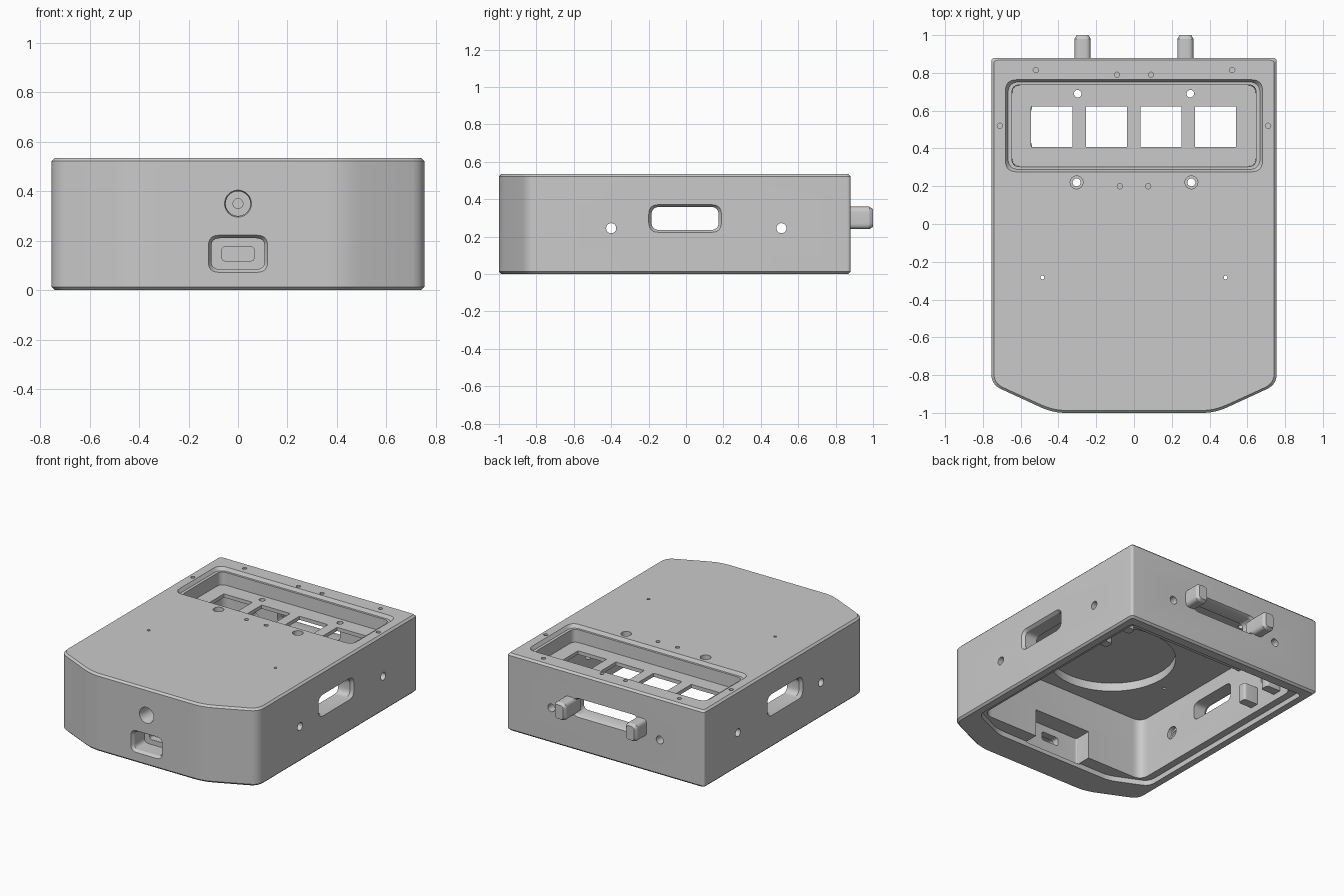
import bpy, bmesh, math
from mathutils import Vector

if "Cube" in bpy.data.objects:
    bpy.data.objects.remove(bpy.data.objects["Cube"], do_unlink=True)

grey = bpy.data.materials.new("plain_grey")
grey.use_nodes = True
COLOUR = (0.59, 0.59, 0.59, 1)
grey.diffuse_color = COLOUR
grey.node_tree.nodes["Principled BSDF"].inputs["Base Color"].default_value = COLOUR

H = 0.535
CEILING = 0.455
AXES = {"X": lambda u, v, w: (w, u, v),
        "Y": lambda u, v, w: (u, w, v),
        "Z": lambda u, v, w: (u, v, w)}


def rounded(corners, steps=6):
    """Outline from (u, v, trim length) corners, each softened to an arc."""
    out = []
    for i, (u, v, d) in enumerate(corners):
        p = Vector((u, v))
        a = Vector(corners[i - 1][:2]) - p
        b = Vector(corners[(i + 1) % len(corners)][:2]) - p
        a, b = p + a.normalized() * d, p + b.normalized() * d
        for k in range(steps + 1):
            t = k / steps
            out.append(a * (1 - t) ** 2 + p * 2 * t * (1 - t) + b * t * t)
    return out


def rect(u, v, hu, hv, d):
    return rounded([(u + su * hu, v + sv * hv, d)
                    for su, sv in ((-1, -1), (1, -1), (1, 1), (-1, 1))])


def circle(u, v, r, n=24):
    return [Vector((u + r * math.cos(math.tau * i / n), v + r * math.sin(math.tau * i / n)))
            for i in range(n)]


def loft(name, axis, *levels):
    """Closed solid through (position, outline) levels along an axis."""
    bm = bmesh.new()
    rings = [[bm.verts.new(AXES[axis](p.x, p.y, w)) for p in outline] for w, outline in levels]
    for low, high in zip(rings, rings[1:]):
        for i in range(len(low)):
            bm.faces.new((low[i - 1], low[i], high[i], high[i - 1]))
    bm.faces.new(rings[0][::-1])
    bm.faces.new(rings[-1])
    bmesh.ops.recalc_face_normals(bm, faces=bm.faces)
    mesh = bpy.data.meshes.new(name)
    bm.to_mesh(mesh)
    bm.free()
    mesh.materials.append(grey)
    obj = bpy.data.objects.new(name, mesh)
    bpy.context.collection.objects.link(obj)
    return obj


def activate(obj):
    bpy.ops.object.select_all(action="DESELECT")
    obj.select_set(True)
    bpy.context.view_layer.objects.active = obj


def cut(axis, *levels):
    tool = loft("cutter", axis, *levels)
    mod = housing.modifiers.new("cut", "BOOLEAN")
    mod.object, mod.operation, mod.solver = tool, "DIFFERENCE", "EXACT"
    activate(housing)
    bpy.ops.object.modifier_apply(modifier=mod.name)
    bpy.data.objects.remove(tool, do_unlink=True)


def body_outline(inset):
    x, front, back = 0.755 - inset, -1 + inset, 0.88 - inset
    nose, cheek = 0.43 - inset / 4, -0.85 + inset / 2
    return rounded([(-nose, front, 0.07), (nose, front, 0.07), (x, cheek, 0.055),
                    (x, back, 0.02), (-x, back, 0.02), (-x, cheek, 0.055)])


# Outer housing with chamfered rims
housing = loft("housing", "Z", (0, body_outline(0.013)), (0.013, body_outline(0)),
               (H - 0.013, body_outline(0)), (H, body_outline(0.013)))

# Hollow underside, lower under the display pocket, with lid ledge and round ceiling recess
cavity = rect(0, 0.0375, 0.645, 0.7375, 0.07)
cut("Z", (-0.1, cavity), (0.4, cavity))
front_cavity = rounded([(-0.645, -0.7, 0.07), (0.645, -0.7, 0.07),
                        (0.645, 0.255, 0.01), (-0.645, 0.255, 0.01)])
cut("Z", (0.3, front_cavity), (CEILING, front_cavity))
lid = rounded([(-0.45, -0.79, 0.05), (0.45, -0.79, 0.05), (0.695, -0.68, 0.05),
               (0.695, 0.805, 0.03), (-0.695, 0.805, 0.03), (-0.695, -0.68, 0.05)])
cut("Z", (-0.1, lid), (0.035, lid))
cut("Z", (0.3, circle(0, -0.215, 0.4, 64)), (0.512, circle(0, -0.215, 0.4, 64)))

# Notch for the port board in the inside of the front wall
notch = rect(0, -0.73, 0.215, 0.09, 0.008)
cut("Z", (0.028, notch), (0.225, notch))

# Stepped display pocket in the top
cut("Z", (0.512, rect(0, 0.52, 0.667, 0.232, 0.06)), (H + 0.002, rect(0, 0.52, 0.682, 0.245, 0.06)))
cut("Z", (0.425, rect(0, 0.52, 0.645, 0.215, 0.045)), (H + 0.1, rect(0, 0.52, 0.65, 0.22, 0.045)))

# Four square windows
for i in range(4):
    window = rect(-0.435 + 0.289 * i, 0.515, 0.109, 0.108, 0.006)
    cut("Z", (0.28, window), (0.6, window))

# Screw holes in the top
for s in (-1, 1):
    for x, y in ((0.52, 0.815), (0.09, 0.79), (0.71, 0.52), (0.075, 0.20)):
        hole = circle(s * x, y, 0.014, 16)
        cut("Z", (0.49, hole), (0.6, hole))
    for x, y, r in ((0.298, 0.69, 0.02), (0.304, 0.22, 0.021), (0.485, -0.283, 0.010)):
        hole = circle(s * x, y, r)
        cut("Z", (0.3, hole), (0.6, hole))
    cut("Z", (0.505, circle(s * 0.304, 0.22, 0.034)), (0.6, circle(s * 0.304, 0.22, 0.034)))

# Side slots and side screw holes, through both walls and counterbored inside
small, large = rect(-0.005, 0.297, 0.18, 0.062, 0.045), rect(-0.005, 0.297, 0.198, 0.077, 0.055)
cut("X", (-0.76, large), (-0.735, small), (0.735, small), (0.76, large))
for y in (-0.4, 0.51):
    hole, bore = circle(y, 0.245, 0.027), circle(y, 0.245, 0.042)
    cut("X", (-0.9, hole), (0.9, hole))
    cut("X", (-0.675, bore), (0.675, bore))

# Back slot and back screw holes
small, large = rect(0, 0.30, 0.24, 0.055, 0.04), rect(0, 0.30, 0.255, 0.068, 0.05)
cut("Y", (0.7, small), (0.862, small), (0.885, large))
for x in (-0.415, 0.415):
    hole = circle(x, 0.245, 0.027)
    cut("Y", (0.7, hole), (0.95, hole))

# Front button bore and port opening
cut("Y", (-1.01, circle(0, 0.35, 0.058)), (-0.985, circle(0, 0.35, 0.05)), (-0.82, circle(0, 0.35, 0.05)))
cut("Y", (-0.9, circle(0, 0.35, 0.02)), (-0.74, circle(0, 0.35, 0.02)))
cut("Y", (-1.003, rect(0, 0.147, 0.122, 0.077, 0.045)), (-0.98, rect(0, 0.147, 0.108, 0.063, 0.035)),
    (-0.87, rect(0, 0.147, 0.108, 0.063, 0.035)))
port = rect(0, 0.147, 0.067, 0.029, 0.02)
cut("Y", (-0.9, port), (-0.75, port))

# Mounting tabs on the inner side walls and two strap prongs on the back
fittings = []
for side, s in (("left", 1), ("right", -1)):
    for place, y in (("front", 0.405), ("back", 0.625)):
        tab = rect(s * 0.6, y, 0.06, 0.03, 0.02)
        fittings.append(loft(f"{side}_{place}_tab", "Z", (0.08, tab), (0.2, tab)))
    full, tip = rect(s * 0.272, 0.30, 0.043, 0.06, 0.032), rect(s * 0.272, 0.30, 0.031, 0.048, 0.024)
    fittings.append(loft(side + "_prong", "Y", (0.82, full), (0.98, full), (1.0, tip)))

for obj in [housing] + fittings:
    activate(obj)
    bpy.ops.object.shade_smooth_by_angle(angle=math.radians(30))
